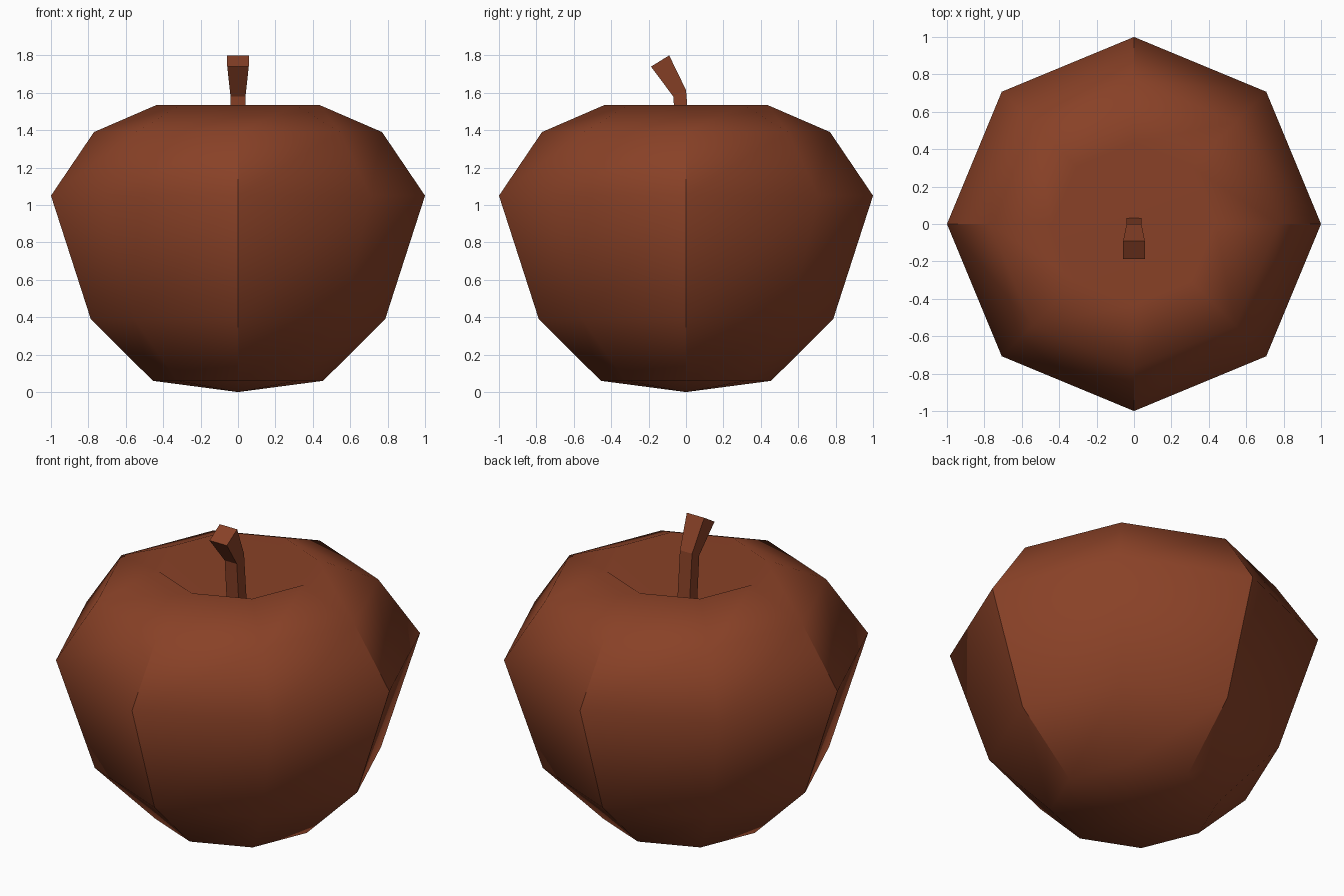
import bpy, bmesh, math

if "Cube" in bpy.data.objects:
    bpy.data.objects.remove(bpy.data.objects["Cube"])

brown = bpy.data.materials.new("apple brown")
brown.diffuse_color = (0.25, 0.053, 0.02, 1)
brown.use_nodes = True
brown.node_tree.nodes["Principled BSDF"].inputs["Base Color"].default_value = brown.diffuse_color


def add_object(name, bm):
    bmesh.ops.recalc_face_normals(bm, faces=bm.faces)
    mesh = bpy.data.meshes.new(name)
    bm.to_mesh(mesh)
    bm.free()
    mesh.materials.append(brown)
    obj = bpy.data.objects.new(name, mesh)
    bpy.context.collection.objects.link(obj)
    return obj


def bridge(bm, lower, upper):
    n = len(lower)
    return [bm.faces.new((lower[i], lower[(i + 1) % n], upper[(i + 1) % n], upper[i]))
            for i in range(n)]


# Apple body: eight-sided lathe with a pointed base and a sunken top
SIDES = 8
profile = [(0.455, 0.06), (0.787, 0.39), (1.0, 1.05), (0.77, 1.39), (0.435, 1.535)]
bm = bmesh.new()
rings = []
for r, z in profile:
    rings.append([bm.verts.new((r * math.cos(math.tau * i / SIDES),
                                r * math.sin(math.tau * i / SIDES), z))
                  for i in range(SIDES)])
for lower, upper in zip(rings, rings[1:]):
    bridge(bm, lower, upper)
base = bm.verts.new((0, 0, 0))
dimple = bm.verts.new((0, 0, 1.22))
for i in range(SIDES):
    j = (i + 1) % SIDES
    bm.faces.new((base, rings[0][j], rings[0][i]))
    bm.faces.new((dimple, rings[-1][i], rings[-1][j]))
for f in bm.faces:
    f.smooth = True

# Creases down the front, back, left and right of the body
for lower, upper in zip(rings[:3], rings[1:4]):
    for i in range(0, SIDES, 2):
        bm.edges.get((lower[i], upper[i])).smooth = False
add_object("apple_body", bm)

# Stem: square section bent forward, given as half width, front (y, z), back (y, z)
sections = [(0.04, (-0.04, 1.2), (0.035, 1.2)),
            (0.04, (-0.068, 1.58), (0.0, 1.615)),
            (0.0575, (-0.187, 1.74), (-0.09, 1.8))]
bm = bmesh.new()
loops = []
for w, front, back in sections:
    loops.append([bm.verts.new(p) for p in
                  ((-w, *front), (w, *front), (w, *back), (-w, *back))])
for lower, upper in zip(loops, loops[1:]):
    bridge(bm, lower, upper)
bm.faces.new(loops[0][::-1])
bm.faces.new(loops[-1])
add_object("stem", bm)
